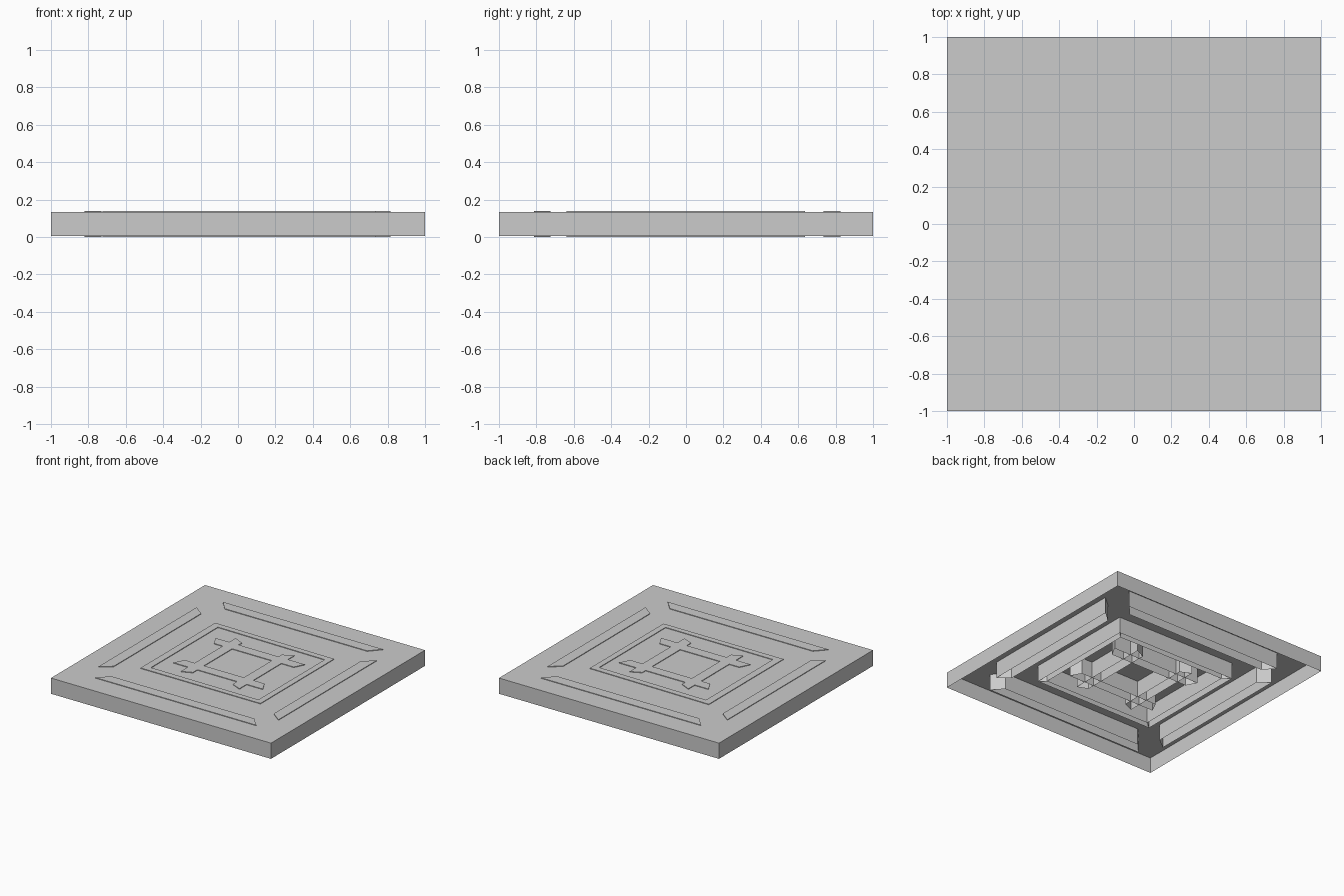
import bpy, bmesh

if "Cube" in bpy.data.objects:
    bpy.data.objects.remove(bpy.data.objects["Cube"])


def shell(name, outline, z0, z1):
    """Thin-walled prism: capped on top, open underneath."""
    bm = bmesh.new()
    top = bm.faces.new([bm.verts.new((x, y, z1)) for x, y in outline])
    if top.normal.z < 0 or sum(a[0] * b[1] - b[0] * a[1] for a, b in
                               zip(outline, outline[1:] + outline[:1])) < 0:
        top.normal_flip()
    ext = bmesh.ops.extrude_edge_only(bm, edges=bm.edges[:])
    for v in ext["geom"]:
        if isinstance(v, bmesh.types.BMVert):
            v.co.z = z0
    bmesh.ops.recalc_face_normals(bm, faces=bm.faces[:])
    bm.normal_update()
    if max(bm.faces, key=lambda f: abs(f.normal.z)).normal.z < 0:
        bmesh.ops.reverse_faces(bm, faces=bm.faces[:])
    me = bpy.data.meshes.new(name)
    bm.to_mesh(me)
    bm.free()
    ob = bpy.data.objects.new(name, me)
    bpy.context.collection.objects.link(ob)
    return ob


H = 0.14

# Square slab, hollow underneath
shell("slab", [(-1, -1), (1, -1), (1, 1), (-1, 1)], 0.006, 0.135)

# Bevel-ended strips near the rim
rim = {
    "back": [(-.715, .825), (.74, .825), (.66, .735), (-.635, .735)],
    "front": [(-.725, -.812), (.735, -.812), (.655, -.725), (-.645, -.725)],
    "left": [(-.82, .635), (-.73, .565), (-.73, -.57), (-.82, -.64)],
    "right": [(.815, .635), (.725, .56), (.725, -.57), (.815, -.64)],
}
for side, pts in rim.items():
    shell("rim_strip_" + side, pts, 0, H)

# Middle frame of four mitred strips
outer = [(-.55, -.48), (.54, -.48), (.54, .477), (-.55, .49)]
inner = [(-.49, -.43), (.49, -.435), (.49, .427), (-.49, .44)]
for i, side in enumerate(("front", "right", "back", "left")):
    j = (i + 1) % 4
    shell("frame_strip_" + side, [outer[i], outer[j], inner[j], inner[i]], 0, H)

# Crossing bars in the centre
bars = {
    "back": [(-.395, .272), (.417, .272), (.375, .188), (-.35, .188)],
    "front": [(-.403, -.263), (.41, -.263), (.365, -.177), (-.36, -.177)],
    "left": [(-.27, .355), (-.185, .315), (-.185, -.32), (-.27, -.357)],
    "right": [(.263, .355), (.177, .315), (.177, -.32), (.263, -.357)],
}
for side, pts in bars.items():
    shell("centre_bar_" + side, pts, 0, H)
